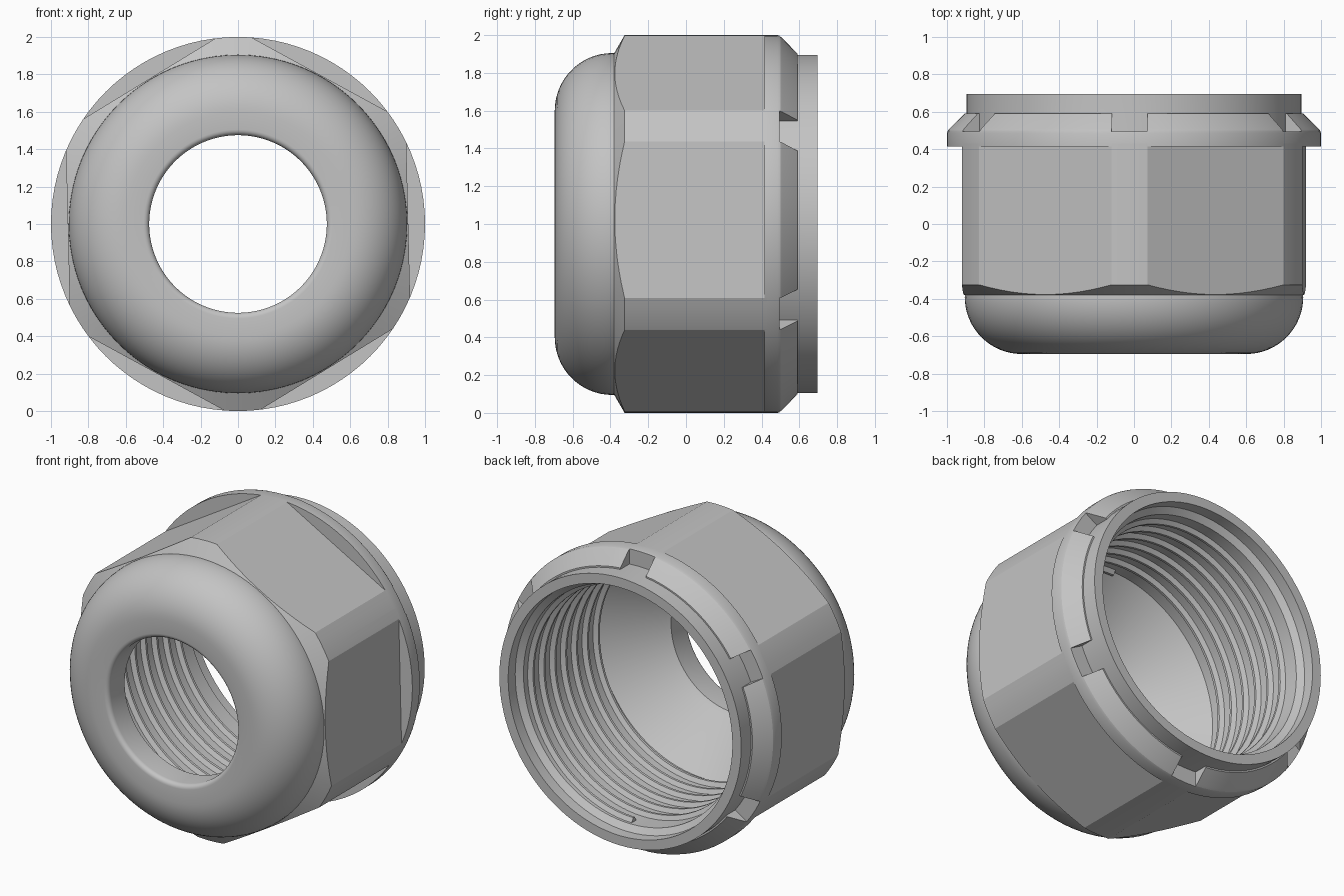
import bpy, bmesh, math
from mathutils import Matrix, Vector

cube = bpy.data.objects.get("Cube")
if cube:
    bpy.data.objects.remove(cube, do_unlink=True)

SEG = 96
TURN = math.radians(1.4)      # slight roll of the hexagon about its axis
CENTRE = Vector((0, 0, 1))

grey = bpy.data.materials.new("plain grey")
grey.use_nodes = True
grey.diffuse_color = (0.55, 0.55, 0.55, 1)
grey.node_tree.nodes["Principled BSDF"].inputs["Base Color"].default_value = (0.55, 0.55, 0.55, 1)


def point(r, y, a):
    """Point at radius r and angle a around the y axis."""
    return CENTRE + Vector((r * math.cos(a), y, r * math.sin(a)))


def finish(name, bm):
    bmesh.ops.recalc_face_normals(bm, faces=bm.faces)
    mesh = bpy.data.meshes.new(name)
    bm.to_mesh(mesh)
    bm.free()
    mesh.materials.append(grey)
    obj = bpy.data.objects.new(name, mesh)
    bpy.context.collection.objects.link(obj)
    return obj


def activate(obj):
    bpy.ops.object.select_all(action='DESELECT')
    obj.select_set(True)
    bpy.context.view_layer.objects.active = obj


def smooth(obj, angle=20):
    activate(obj)
    bpy.ops.object.shade_smooth_by_angle(angle=math.radians(angle))


def lathe(name, profile):
    """Spin a closed (radius, y) profile into a ring."""
    bm = bmesh.new()
    rings = [[bm.verts.new(point(r, y, math.tau * i / SEG)) for r, y in profile]
             for i in range(SEG)]
    n = len(profile)
    for i in range(SEG):
        a, b = rings[i], rings[(i + 1) % SEG]
        for j in range(n):
            k = (j + 1) % n
            bm.faces.new((a[j], a[k], b[k], b[j]))
    return finish(name, bm)


def boolean(obj, cutter, operation):
    cutter.hide_render = True
    mod = obj.modifiers.new("cut", 'BOOLEAN')
    mod.object, mod.operation, mod.solver = cutter, operation, 'EXACT'
    activate(obj)
    bpy.ops.object.modifier_apply(modifier=mod.name)
    bpy.data.objects.remove(cutter, do_unlink=True)


def arc(r, y, radius, start, end, steps):
    """Arc in the (radius, y) profile plane, angles in degrees."""
    out = []
    for i in range(steps + 1):
        a = math.radians(start + (end - start) * i / steps)
        out.append((r + radius * math.cos(a), y + radius * math.sin(a)))
    return out


# Domed shell with the through hole, inner cone, bore and rear collar
shell_profile = (arc(0.505, -0.665, 0.03, 180, 270, 5)
                 + arc(0.6, -0.39, 0.305, 270, 360, 16)
                 + [(0.895, -0.3), (0.895, 0.695), (0.83, 0.695), (0.83, 0.62),
                    (0.79, 0.59), (0.79, -0.2), (0.5, -0.5), (0.475, -0.52)])
smooth(lathe("domed_shell", shell_profile), 25)

# Hexagonal body, with corners turned round and front edge chamfered
body = lathe("hex_body", [(0.85, -0.38), (0.905, -0.38), (1.0, -0.325),
                          (1.0, 0.45), (0.85, 0.45)])
bm = bmesh.new()
ends = [[bm.verts.new(point(0.91 / math.cos(math.pi / 6), y,
                            math.pi / 2 + TURN + k * math.pi / 3)) for k in range(6)]
        for y in (-0.6, 0.43)]
bm.faces.new(ends[0])
bm.faces.new(ends[1])
for k in range(6):
    m = (k + 1) % 6
    bm.faces.new((ends[0][k], ends[0][m], ends[1][m], ends[1][k]))
boolean(body, finish("hex_cutter", bm), 'INTERSECT')
smooth(body)

# Rear flange with a bevelled edge and six notches
flange = lathe("notched_flange", [(0.85, 0.415), (1.0, 0.415), (1.0, 0.485),
                                  (0.995, 0.5), (0.985, 0.512), (0.905, 0.59), (0.85, 0.59)])
bm = bmesh.new()
for k in range(6):
    spin = Matrix.Rotation(-TURN - k * math.pi / 3, 4, 'Y')
    place = Matrix.Translation(CENTRE) @ spin @ Matrix.Translation((0, 0.595, 0.98))
    bmesh.ops.create_cube(bm, size=1, matrix=place @ Matrix.Diagonal((0.19, 0.2, 0.2, 1)))
boolean(flange, finish("notch_cutter", bm), 'DIFFERENCE')
smooth(flange)

# Helical thread ridge inside the bore
PITCH, TURNS, STEPS = 0.115, 6.5, 72
section = [(0.8, -0.03), (0.762, -0.008), (0.762, 0.008), (0.8, 0.03)]
bm = bmesh.new()
previous = first = None
for i in range(int(TURNS * STEPS) + 1):
    t = i / STEPS
    ring = [bm.verts.new(point(r, 0.55 - PITCH * t + dy, math.tau * t - math.pi / 2))
            for r, dy in section]
    if previous:
        for j in range(4):
            k = (j + 1) % 4
            bm.faces.new((previous[j], previous[k], ring[k], ring[j]))
    else:
        first = ring
    previous = ring
bm.faces.new(first)
bm.faces.new(previous)
smooth(finish("inner_thread", bm))
